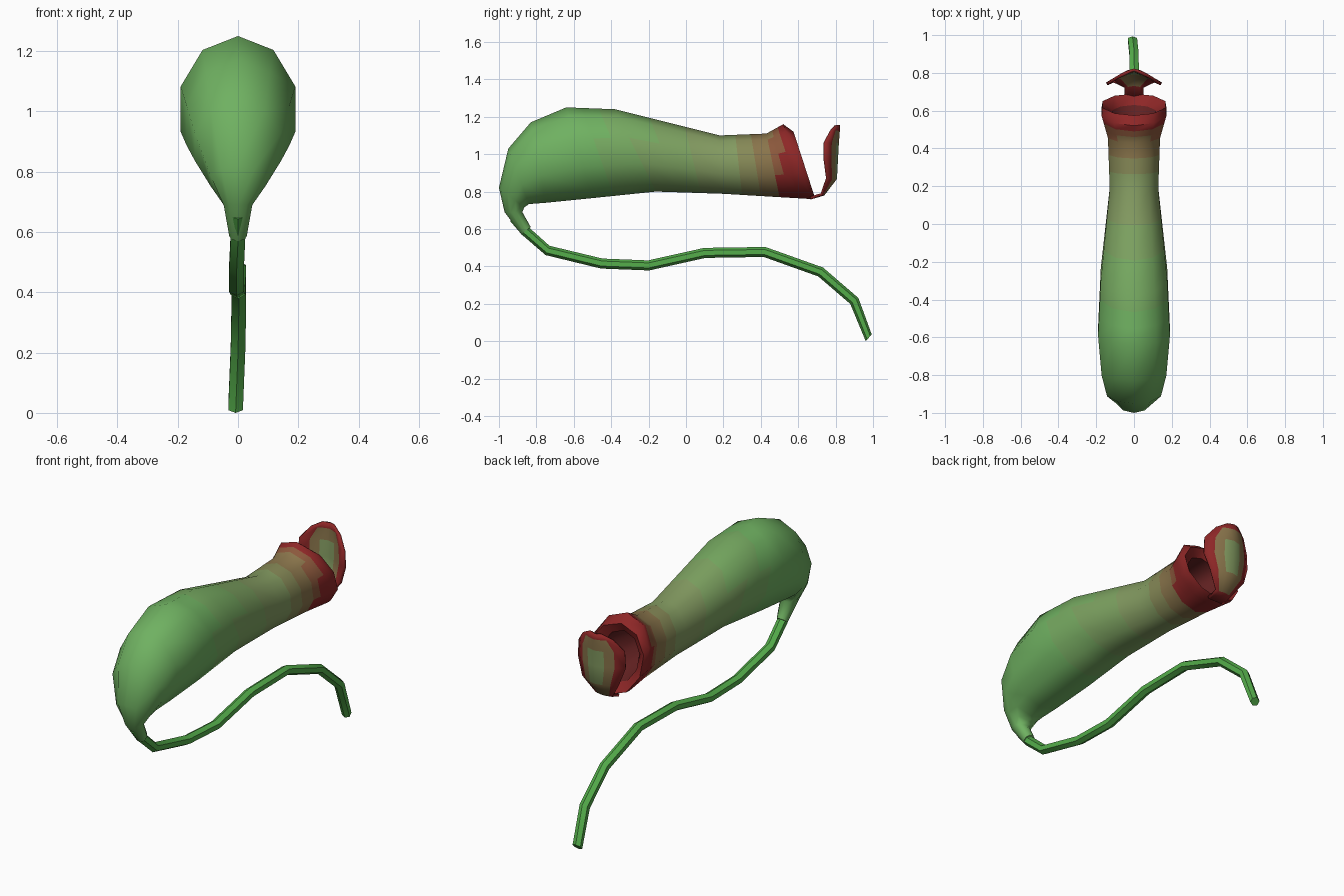
import bpy, bmesh, math
from mathutils import Vector

if "Cube" in bpy.data.objects:
    bpy.data.objects.remove(bpy.data.objects["Cube"])


def material(name, col):
    m = bpy.data.materials.new(name)
    m.diffuse_color = (*col, 1)
    m.use_nodes = True
    m.node_tree.nodes["Principled BSDF"].inputs["Base Color"].default_value = m.diffuse_color
    return m


def mix(a, b, t):
    return [p + (q - p) * t for p, q in zip(a, b)]


GREEN, OLIVE, RED = (0.16, 0.44, 0.12), (0.23, 0.33, 0.12), (0.27, 0.02, 0.02)
# colour ramp: 0-3 green to olive, 4-7 olive to red, 8 dark throat, 9 tendril
MATS = [material(f"ramp_{i}", mix(GREEN, OLIVE, i / 3)) for i in range(4)]
MATS += [material(f"ramp_{i + 4}", mix(OLIVE, RED, (i + 1) / 4)) for i in range(4)]
MATS += [material("throat", (0.12, 0.015, 0.015)), material("tendril", (0.09, 0.42, 0.07))]


def make_object(name, bm, angle):
    bmesh.ops.recalc_face_normals(bm, faces=bm.faces)
    me = bpy.data.meshes.new(name)
    bm.to_mesh(me)
    bm.free()
    for m in MATS:
        me.materials.append(m)
    ob = bpy.data.objects.new(name, me)
    bpy.context.collection.objects.link(ob)
    bpy.ops.object.select_all(action='DESELECT')
    ob.select_set(True)
    bpy.context.view_layer.objects.active = ob
    bpy.ops.object.shade_smooth_by_angle(angle=math.radians(angle))
    return ob


def loft(name, sections, sides, pick, angle=50):
    """Sections are (outer y, outer z, inner y, inner z, half width, x)."""
    bm = bmesh.new()
    rings = []
    for oy, oz, iy, iz, w, x in sections:
        ring = []
        for k in range(sides):
            a = 2 * math.pi * k / sides
            c = (1 - math.cos(a)) / 2
            ring.append(bm.verts.new((x + w * math.sin(a), oy + (iy - oy) * c, oz + (iz - oz) * c)))
        rings.append(ring)
    for i, (r, s) in enumerate(zip(rings, rings[1:])):
        for k in range(sides):
            n = (k + 1) % sides
            f = bm.faces.new((r[k], r[n], s[n], s[k]))
            f.material_index = pick(i, f.calc_center_median())
    bm.faces.new(rings[0]).material_index = pick(0, Vector((0, -1, 0)))
    bm.faces.new(rings[-1]).material_index = pick(len(rings) - 2, Vector((0, 0.5, 0)))
    return make_object(name, bm, angle)


# pitcher: swollen tube bending into the tendril, flared rim, hollow throat
key = [
    (-0.88, 0.57, -0.83, 0.61, 0.03), (-0.97, 0.69, -0.875, 0.69, 0.05),
    (-1.0, 0.82, -0.865, 0.715, 0.095), (-0.95, 1.03, -0.84, 0.733, 0.15),
    (-0.83, 1.17, -0.75, 0.74, 0.18), (-0.64, 1.25, -0.50, 0.765, 0.2),
    (-0.38, 1.24, -0.16, 0.80, 0.185), (0.18, 1.10, 0.20, 0.788, 0.135),
    (0.43, 1.11, 0.50, 0.77, 0.145), (0.52, 1.16, 0.67, 0.76, 0.18),
    (0.575, 1.12, 0.69, 0.765, 0.175), (0.55, 1.07, 0.63, 0.81, 0.12),
    (0.15, 1.05, 0.15, 0.84, 0.085),
]
STEP = 3
pitcher = []
for i, (a, b) in enumerate(zip(key, key[1:])):
    n = STEP if 5 <= i <= 8 else 1
    pitcher += [(*mix(a, b, j / n), 0) for j in range(n)]
pitcher.append((*key[-1], 0))
LAST = len(pitcher) - 2


def pitcher_colour(i, c):
    if i == LAST:
        return 8
    if i >= LAST - 2:
        return 7
    for idx, y in enumerate((-0.45, -0.2, 0.05, 0.3, 0.38, 0.45, 0.5)):
        if c.y < y:
            return idx
    return 7


loft("pitcher", pitcher, 10, pitcher_colour)

# tendril: thin stalk swept along a path in the side plane
path = [Vector(p) for p in (
    (0, -0.92, 0.66), (0, -0.86, 0.59), (-0.005, -0.74, 0.485), (-0.005, -0.45, 0.415),
    (0, -0.2, 0.405), (0.003, 0.1, 0.472), (0.003, 0.42, 0.477),
    (0.003, 0.72, 0.37), (0, 0.9, 0.215), (-0.008, 0.977, 0.018))]
stalk = []
for i, p in enumerate(path):
    t = (path[min(i + 1, len(path) - 1)] - path[max(i - 1, 0)]).normalized()
    n = Vector((0, -t.z, t.y)) * 0.027
    if i == len(path) - 1:
        n = Vector((0, 0.016, 0.018))
    stalk.append((p.y + n.y, p.z + n.z, p.y - n.y, p.z - n.z, 0.028, p.x))
loft("tendril", stalk, 6, lambda i, c: 9)

# lid: cupped leaf hinged on the lower lip (z, centre y, edge y, half width)
rows = [(0.765, 0.665, 0.665, 0.05), (0.785, 0.735, 0.725, 0.05), (0.87, 0.80, 0.755, 0.11),
        (0.97, 0.805, 0.742, 0.145), (1.06, 0.81, 0.742, 0.14),
        (1.125, 0.815, 0.775, 0.09), (1.155, 0.815, 0.80, 0.035)]
bm = bmesh.new()
COLS = 6
grid = []
for z, yc, ye, w in rows:
    ts = [2 * k / COLS - 1 for k in range(COLS + 1)]
    grid.append([bm.verts.new((w * t, yc - (yc - ye) * abs(t) ** 1.5, z)) for t in ts])
for j in range(len(rows) - 1):
    for k in range(COLS):
        f = bm.faces.new((grid[j][k], grid[j][k + 1], grid[j + 1][k + 1], grid[j + 1][k]))
        edge = k in (0, COLS - 1) or j in (0, 5)
        f.material_index = 7 if edge else (5 if j in (1, 4) or k in (1, COLS - 2) else 3)
lid = make_object("lid", bm, 60)
sol = lid.modifiers.new("thickness", 'SOLIDIFY')
sol.thickness = 0.015
sol.offset = 0
